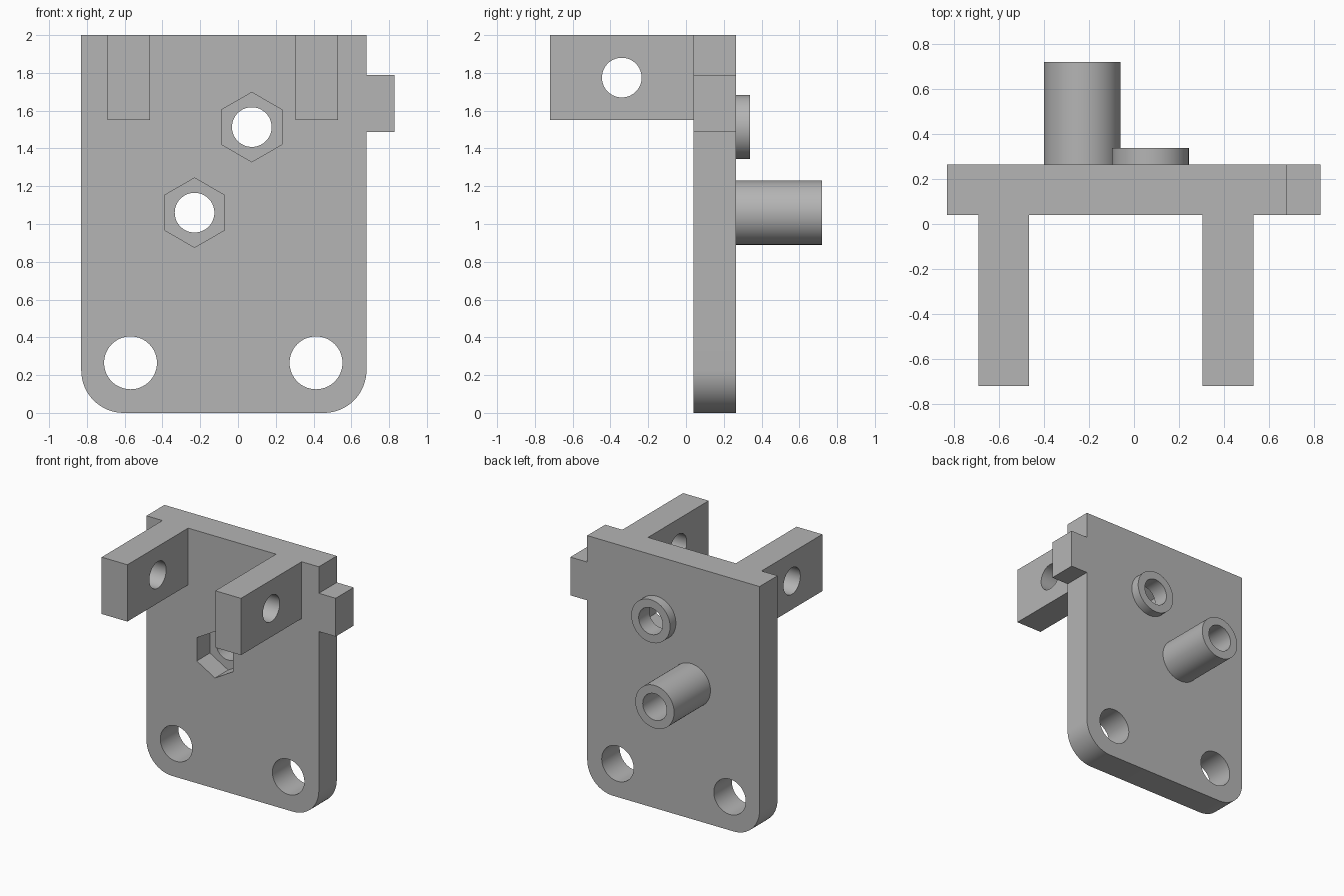
import bpy, bmesh
from math import sin, cos, pi, radians

cube = bpy.data.objects.get("Cube")
if cube:
    bpy.data.objects.remove(cube, do_unlink=True)

GREY = (0.46, 0.46, 0.46, 1)
grey = bpy.data.materials.new("plain grey")
grey.diffuse_color = GREY
grey.use_nodes = True
grey.node_tree.nodes["Principled BSDF"].inputs["Base Color"].default_value = GREY

FRONT, BACK, TOP = 0.04, 0.265, 2.0      # plate faces and top edge
LEFT, RIGHT = 0.68, -0.83                # plate sides
REACH = 0.72                             # arm and long boss tip
CORNER = 0.225
BORE = 0.105


def ring(a, b, r, n=64, start=0.0, sweep=2 * pi, closed=True):
    """Points on a circle or arc; the arc includes both ends."""
    steps = n if closed else n - 1
    return [(a + r * cos(start + sweep * i / steps),
             b + r * sin(start + sweep * i / steps)) for i in range(n)]


def rect(a0, a1, b0, b1):
    return [(a0, b0), (a1, b0), (a1, b1), (a0, b1)]


def prism(name, outline, start, end, axis="Y"):
    """Extrude an outline along Y (outline in x, z) or along X (outline in y, z)."""
    place = (lambda a, b: (a, start, b)) if axis == "Y" else (lambda a, b: (start, a, b))
    bm = bmesh.new()
    face = bm.faces.new([bm.verts.new(place(a, b)) for a, b in outline])
    out = bmesh.ops.extrude_face_region(bm, geom=[face])
    moved = [v for v in out["geom"] if isinstance(v, bmesh.types.BMVert)]
    d = end - start
    bmesh.ops.translate(bm, verts=moved, vec=(0, d, 0) if axis == "Y" else (d, 0, 0))
    bmesh.ops.recalc_face_normals(bm, faces=bm.faces)
    mesh = bpy.data.meshes.new(name)
    bm.to_mesh(mesh)
    bm.free()
    mesh.materials.append(grey)
    obj = bpy.data.objects.new(name, mesh)
    bpy.context.collection.objects.link(obj)
    return obj


def cut(obj, *cutters):
    """Subtract the cutters, keep the result as a plain mesh and drop the cutters."""
    for c in cutters:
        c.hide_render = True
        mod = obj.modifiers.new("cut", "BOOLEAN")
        mod.operation, mod.solver, mod.object = "DIFFERENCE", "EXACT", c
    bpy.context.view_layer.update()
    result = bpy.data.meshes.new_from_object(
        obj.evaluated_get(bpy.context.evaluated_depsgraph_get()))
    obj.modifiers.clear()
    obj.data = result
    for c in cutters:
        bpy.data.objects.remove(c, do_unlink=True)
    return obj


parts = []

# Back plate with two rounded lower corners
outline = ([(RIGHT, TOP)]
           + ring(RIGHT + CORNER, CORNER, CORNER, 17, pi, pi / 2, False)
           + ring(LEFT - CORNER, CORNER, CORNER, 17, 1.5 * pi, pi / 2, False)
           + [(LEFT, TOP)])
plate = prism("back_plate", outline, FRONT, BACK)

# Large mounting holes, bolt bores and hexagonal nut pockets in the plate
bosses = {"short_boss": (0.073, 1.513, 0.338), "long_boss": (-0.23, 1.06, REACH)}
cutters = [prism("mount_hole", ring(x, 0.265, 0.14), FRONT - 0.1, BACK + 0.1)
           for x in (-0.569, 0.413)]
for x, z, tip in bosses.values():
    cutters.append(prism("bolt_bore", ring(x, z, BORE), FRONT - 0.1, BACK + 0.1))
    cutters.append(prism("nut_pocket", ring(x, z, 0.184, 6, pi / 6), FRONT - 0.1, FRONT + 0.165))
parts.append(cut(plate, *cutters))

# Round bosses behind the plate
for name, (x, z, tip) in bosses.items():
    boss = prism(name, ring(x, z, 0.17), BACK, tip)
    parts.append(cut(boss, prism("boss_bore", ring(x, z, BORE), BACK - 0.1, tip + 0.1)))

# Forward arms with a cross hole
for name, x0 in (("right_arm", -0.69), ("left_arm", 0.305)):
    x1 = x0 + 0.225
    arm = prism(name, rect(-REACH, FRONT, 1.55, TOP), x0, x1, "X")
    hole = prism("pin_hole", ring(-0.34, 1.775, BORE), x0 - 0.1, x1 + 0.1, "X")
    parts.append(cut(arm, hole))

# Side tab
parts.append(prism("side_tab", rect(LEFT, 0.828, 1.487, 1.79), FRONT, BACK))

# Smooth round walls, sharp edges
bpy.ops.object.select_all(action="DESELECT")
for p in parts:
    p.select_set(True)
bpy.context.view_layer.objects.active = parts[0]
bpy.ops.object.shade_smooth_by_angle(angle=radians(30))
